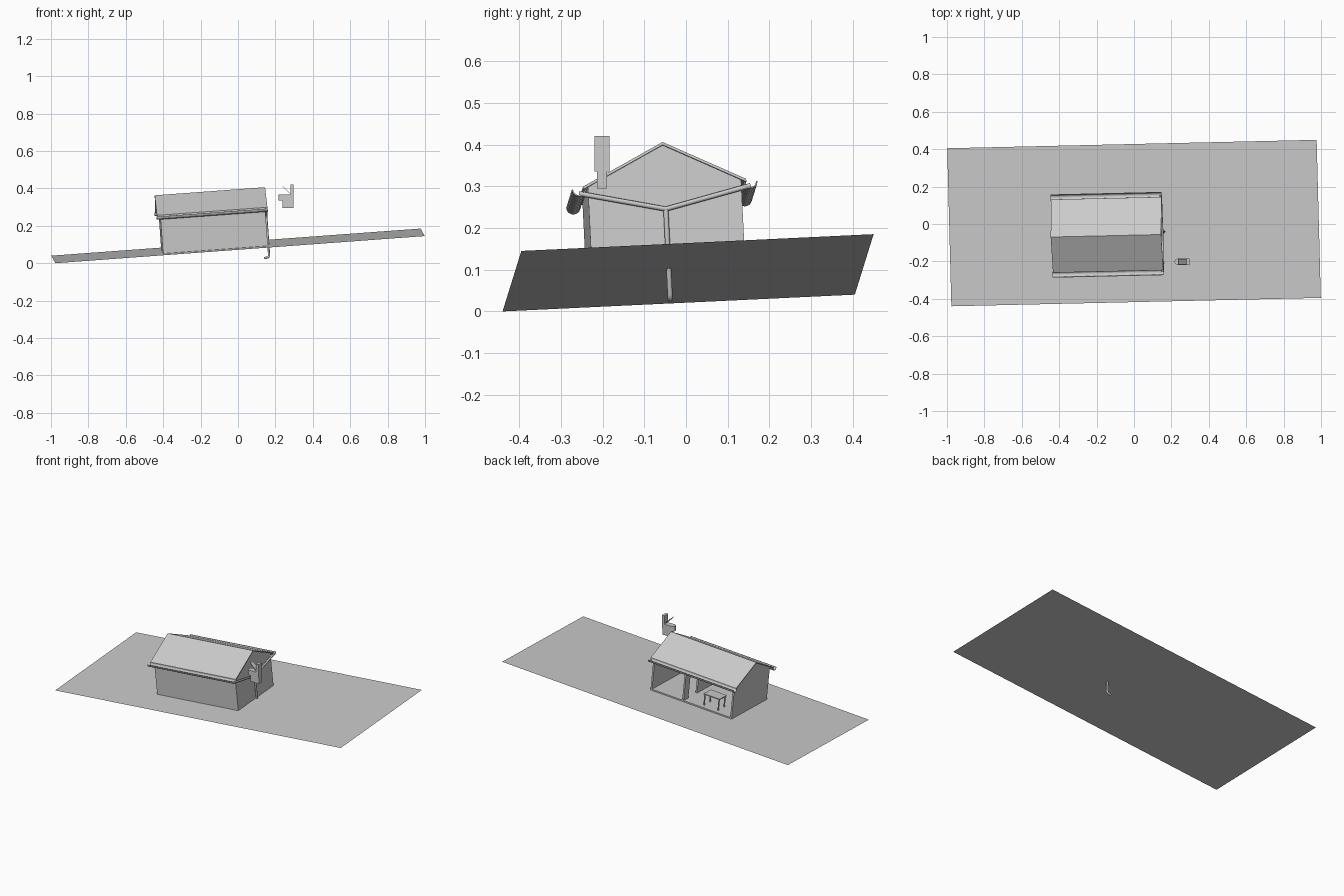
import bpy, bmesh, math
from mathutils import Matrix, Vector

cube = bpy.data.objects.get("Cube")
if cube:
    bpy.data.objects.remove(cube, do_unlink=True)

# One plain grey for everything
grey = bpy.data.materials.new("plain_grey")
grey.use_nodes = True
COLOUR = (0.6, 0.6, 0.6, 1)
grey.diffuse_color = COLOUR
grey.node_tree.nodes["Principled BSDF"].inputs["Base Color"].default_value = COLOUR

# Tilted frame shared by the ground and the house
ax = Vector((1.975, 0.045, 0.145)).normalized()
az = ax.cross(Vector((-0.025, 0.845, 0.04))).normalized()
ay = az.cross(ax)
SLOPE = Matrix((ax, ay, az)).transposed().to_4x4()
SLOPE.translation = (0, 0.005, 0.0925)
LEVEL = Matrix.Identity(4)


def finish(name, bm, frame=SLOPE):
    bmesh.ops.recalc_face_normals(bm, faces=bm.faces)
    mesh = bpy.data.meshes.new(name)
    bm.to_mesh(mesh)
    bm.free()
    mesh.materials.append(grey)
    ob = bpy.data.objects.new(name, mesh)
    ob.matrix_world = frame
    bpy.context.collection.objects.link(ob)
    return ob


def box(name, x, y, z, frame=SLOPE):
    bm = bmesh.new()
    size = [b - a for a, b in (x, y, z)]
    mid = [(a + b) / 2 for a, b in (x, y, z)]
    m = Matrix.Translation(mid) @ Matrix.Diagonal((*size, 1))
    bmesh.ops.create_cube(bm, size=1, matrix=m)
    return finish(name, bm, frame)


def extrude(name, points, offset, frame=SLOPE):
    """Extrude a closed outline of 3D points along an offset."""
    bm = bmesh.new()
    face = bm.faces.new([bm.verts.new(p) for p in points])
    new = bmesh.ops.extrude_face_region(bm, geom=[face])["geom"]
    verts = [v for v in new if isinstance(v, bmesh.types.BMVert)]
    bmesh.ops.translate(bm, verts=verts, vec=offset)
    return finish(name, bm, frame)


def pipe(name, points, radius):
    curve = bpy.data.curves.new(name, "CURVE")
    curve.dimensions = "3D"
    curve.bevel_depth = radius
    curve.bevel_resolution = 2
    curve.use_fill_caps = True
    spline = curve.splines.new("POLY")
    spline.points.add(len(points) - 1)
    for p, co in zip(spline.points, points):
        p.co = (*co, 1)
    curve.materials.append(grey)
    ob = bpy.data.objects.new(name, curve)
    ob.matrix_world = SLOPE
    bpy.context.collection.objects.link(ob)


# Ground sheet
bm = bmesh.new()
bmesh.ops.create_grid(bm, x_segments=1, y_segments=1, size=0.5,
                      matrix=Matrix.Diagonal((1.981, 0.846, 1, 1)))
finish("ground", bm)

# House shell, open at the back
X0, X1, MID, HALF, T = -0.408, 0.154, -0.05, 0.184, 0.01
Y0, Y1 = MID - HALF, MID + HALF
RIDGE, PITCH = 0.298, 0.5
EAVE = RIDGE - PITCH * HALF


def gable(name, x):
    outline = [(x, Y0, 0), (x, Y1, 0), (x, Y1, EAVE), (x, MID, RIDGE), (x, Y0, EAVE)]
    extrude(name, outline, (T, 0, 0))


gable("right_gable_wall", X0)
gable("left_gable_wall", X1 - T)
box("front_wall", (X0 + T, X1 - T), (Y0, Y0 + T), (0, EAVE))
box("floor", (X0 + T, X1 - T), (Y0 + T, Y1), (0, 0.008))

# Partition with a doorway
P0, P1 = -0.075, -0.065
box("partition_back", (P0, P1), (Y1 - 0.05, Y1), (0.008, EAVE))
box("partition_front", (P0, P1), (Y0 + T, Y1 - 0.14), (0.008, EAVE))
box("partition_lintel", (P0, P1), (Y1 - 0.14, Y1 - 0.05), (0.16, EAVE))

# Roof: one folded slab
R0, R1, OVER = -0.426, 0.166, 0.196
low = RIDGE - PITCH * OVER
outline = [(R0, MID + d, z + t) for d, z, t in (
    (-OVER, low, 0), (0, RIDGE, 0), (OVER, low, 0),
    (OVER, low, 0.007), (0, RIDGE, 0.007), (-OVER, low, 0.007))]
extrude("roof", outline, (R1 - R0, 0, 0))

# Half-round gutters along both eaves
for name, side in (("front_gutter", -1), ("back_gutter", 1)):
    arc = [math.pi + math.pi * i / 10 for i in range(11)]
    ring = [(0.017, a) for a in arc] + [(0.014, a) for a in reversed(arc)]
    outline = [(R0 - 0.003, MID + side * 0.206 + r * math.cos(a), 0.201 + r * math.sin(a))
               for r, a in ring]
    extrude(name, outline, (R1 - R0 + 0.003, 0, 0))

# Rainwater pipes joining and dropping into the ground
PX = 0.161
pipe("gutter_branches", [(PX, MID - 0.206, 0.191), (PX, MID, 0.144), (PX, MID + 0.206, 0.191)], 0.006)
pipe("downpipe", [(PX, MID, 0.146), (PX, MID, -0.062), (PX - 0.007, MID, -0.071),
                  (PX - 0.027, MID, -0.073)], 0.006)

# Table in the larger room
TX, TY = -0.244, 0.07
box("table_top", (TX - 0.055, TX + 0.055), (TY - 0.037, TY + 0.037), (0.076, 0.082))
for sx in (-1, 1):
    for sy in (-1, 1):
        x, y = TX + sx * 0.049, TY + sy * 0.031
        box("table_leg", (x - 0.003, x + 0.003), (y - 0.003, y + 0.003), (0.008, 0.076))

# Toilet hanging beside the house
CY = -0.202
box("toilet_base", (0.237, 0.297), (CY - 0.012, CY + 0.012), (0.295, 0.335), LEVEL)
box("toilet_cistern", (0.281, 0.298), (CY - 0.018, CY + 0.018), (0.335, 0.42), LEVEL)
curve = [math.pi / 2 + math.pi * i / 10 for i in range(11)]
front = [(0.234 + 0.017 * math.cos(a), CY + 0.017 * math.sin(a)) for a in curve]
outline = [(x, y, 0.335) for x, y in front + [(0.281, CY - 0.017), (0.281, CY + 0.017)]]
extrude("toilet_bowl", outline, (0, 0, 0.032), LEVEL)
lid = [(0.281, CY - 0.015, 0.367), (0.281, CY + 0.015, 0.367),
       (0.236, CY + 0.015, 0.413), (0.236, CY - 0.015, 0.413)]
extrude("toilet_lid", lid, (0.002, 0, 0.002), LEVEL)
